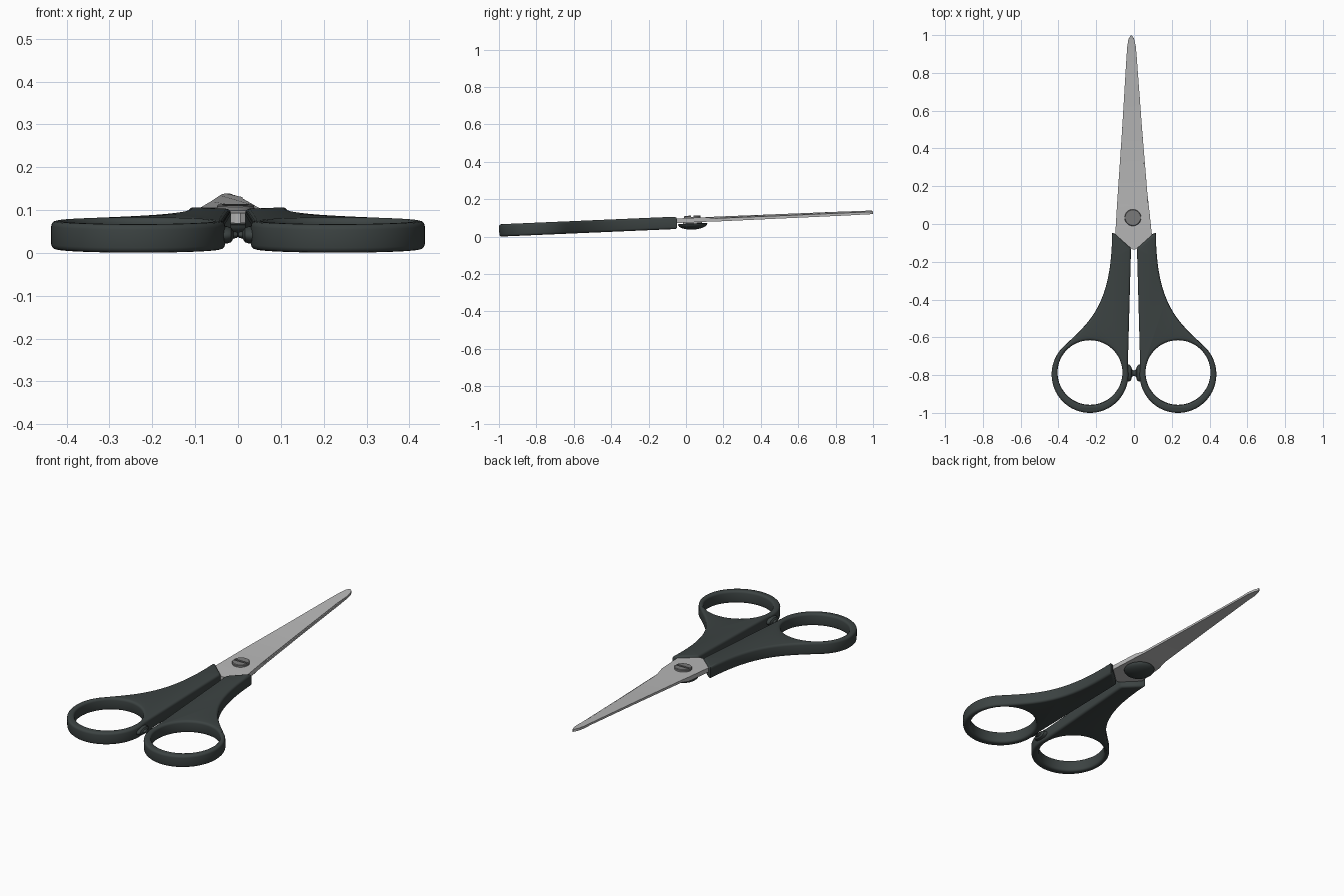
import bpy, bmesh, math
from mathutils import Matrix, Vector
from mathutils.geometry import interpolate_bezier

cube = bpy.data.objects.get("Cube")
if cube:
    bpy.data.objects.remove(cube)

# The whole tool rises gently towards the blade tip
TILT = Matrix.Translation((0, 0, 0.076)) @ Matrix.Rotation(math.atan(0.043), 4, 'X')
BLADE_Z = 0.011
PIVOT = Vector((-0.006, 0.035, BLADE_Z))


def material(name, color, metallic=0.0):
    m = bpy.data.materials.new(name)
    m.use_nodes = True
    m.diffuse_color = (*color, 1)
    bsdf = m.node_tree.nodes["Principled BSDF"]
    bsdf.inputs["Base Color"].default_value = (*color, 1)
    bsdf.inputs["Roughness"].default_value = 0.5
    return m


PLASTIC = material("dark plastic", (0.045, 0.056, 0.055))
STEEL = material("blade steel", (0.48, 0.48, 0.48))
SCREW = material("screw steel", (0.2, 0.2, 0.2))


def add_part(name, mesh, mat, angle=35):
    mesh.transform(TILT)
    mesh.materials.clear()
    mesh.materials.append(mat)
    mesh.shade_smooth()
    mesh.set_sharp_from_angle(angle=math.radians(angle))
    obj = bpy.data.objects.new(name, mesh)
    bpy.context.collection.objects.link(obj)
    return obj


def add_bmesh(name, bm, mat, angle=35):
    bmesh.ops.recalc_face_normals(bm, faces=bm.faces)
    mesh = bpy.data.meshes.new(name)
    bm.to_mesh(mesh)
    bm.free()
    return add_part(name, mesh, mat, angle)


def loft(name, rings, mat, angle=35):
    """Skin a list of equal-sized point loops and cap both ends."""
    bm = bmesh.new()
    loops = [[bm.verts.new(p) for p in ring] for ring in rings]
    n = len(loops[0])
    for a, b in zip(loops, loops[1:]):
        for i in range(n):
            j = (i + 1) % n
            bm.faces.new((a[i], a[j], b[j], b[i]))
    bm.faces.new(loops[0])
    bm.faces.new(loops[-1])
    return add_bmesh(name, bm, mat, angle)


def arc(cx, cy, r, start, end, steps):
    angles = [math.radians(start + (end - start) * i / steps) for i in range(steps + 1)]
    return [(cx + r * math.cos(a), cy + r * math.sin(a)) for a in angles]


# Handles: a flared neck running into a finger ring, with rounded rims
def handle(name, side):
    half, bevel = 0.033, 0.012
    cx, cy = 0.233, -0.797
    neck = interpolate_bezier(Vector((0.116, -0.048)), Vector((0.117, -0.45)),
                              Vector((0.25, -0.53)), Vector((0.385, -0.662)), 18)
    outline = [(p.x, p.y) for p in neck]
    outline += arc(cx, cy, 0.203, 35, -190, 44)
    outline += [(0.016, -0.14), (0.018, -0.125), (0.1, -0.052)]
    hole = arc(cx, cy + 0.01, 0.172, 0, 354, 59)
    curve = bpy.data.curves.new(name, 'CURVE')
    curve.dimensions = '2D'
    curve.fill_mode = 'BOTH'
    curve.extrude = half - bevel
    curve.bevel_depth = bevel
    curve.bevel_resolution = 2
    curve.offset = -bevel
    for pts in (outline, hole):
        spline = curve.splines.new('POLY')
        spline.points.add(len(pts) - 1)
        for sp, (x, y) in zip(spline.points, pts):
            sp.co = (side * x, y, 0, 1)
        spline.use_cyclic_u = True
    temp = bpy.data.objects.new("outline", curve)
    bpy.context.collection.objects.link(temp)
    deps = bpy.context.evaluated_depsgraph_get()
    mesh = bpy.data.meshes.new_from_object(temp.evaluated_get(deps))
    bpy.data.objects.remove(temp)
    bpy.data.curves.remove(curve)
    bm = bmesh.new()
    bm.from_mesh(mesh)
    bmesh.ops.remove_doubles(bm, verts=bm.verts, dist=0.0002)
    add_bmesh(name, bm, PLASTIC, 40)


# Stop pads between the rings
def stop(name, side):
    rings = []
    for x, r in ((0.05, 0.045), (0.026, 0.045), (0.016, 0.038), (0.011, 0.02), (0.001, 0.014)):
        rings.append([(side * x, -0.79 + r * c, 0.45 * r * s)
                      for c, s in arc(0, 0, 1, 0, 345, 23)])
    loft(name, rings, PLASTIC)


for label, side in (("left", 1), ("right", -1)):
    handle(label + "_handle", side)
    stop(label + "_stop", side)

# Blades: y, left x, right x, thick spine height, thin edge height
STATIONS = [
    (-0.135, -0.006, 0.006, 0.012, 0.012),
    (-0.07, -0.1, 0.096, 0.012, 0.012),
    (0.1, -0.09, 0.078, 0.012, 0.012),
    (0.16, -0.086, 0.071, 0.013, 0.004),
    (0.5, -0.063, 0.043, 0.012, 0.003),
    (0.85, -0.042, 0.017, 0.011, 0.003),
    (0.94, -0.036, 0.01, 0.01, 0.003),
    (0.98, -0.029, 0.001, 0.01, 0.003),
    (0.995, -0.021, -0.007, 0.009, 0.004),
    (1.0, -0.016, -0.012, 0.008, 0.005),
]


def blade(name, up):
    rings = []
    for y, xl, xr, spine, edge in STATIONS:
        inset = 0.006 if 0.15 < y < 0.9 else 0
        if up > 0:
            zl, zr, xr = spine, edge, xr - inset
        else:
            zl, zr, xl = edge, spine, xl + inset
        rings.append([(xl, y, BLADE_Z), (xr, y, BLADE_Z),
                      (xr, y, BLADE_Z + up * zr), (xl, y, BLADE_Z + up * zl)])
    loft(name, rings, STEEL, 20)


blade("upper_blade", 1)
blade("lower_blade", -1)


# Pivot: slotted screw head above, collar and domed cap below
def disc_rings(profile, shape):
    return [[PIVOT + Vector((r * x, r * y, z)) for x, y in shape] for r, z in profile]


circle = arc(0, 0, 1, 0, 350, 35)
loft("screw_base", disc_rings(((0.044, 0.008), (0.044, 0.017)), circle), SCREW)
for label, start in (("back", 8), ("front", 188)):
    half_disc = arc(0, 0, 1, start, start + 164, 18)
    loft("screw_head_" + label,
         disc_rings(((0.044, 0.016), (0.044, 0.021), (0.041, 0.024)), half_disc), SCREW)
loft("pivot_collar", disc_rings(((0.05, -0.011), (0.05, -0.024)), circle), STEEL)
dome = [(0.079 * math.cos(t), -0.02 - 0.031 * math.sin(t))
        for t in [math.radians(a) for a in range(0, 86, 12)]]
loft("pivot_cap", disc_rings([(0.074, -0.018)] + dome, circle), PLASTIC)
